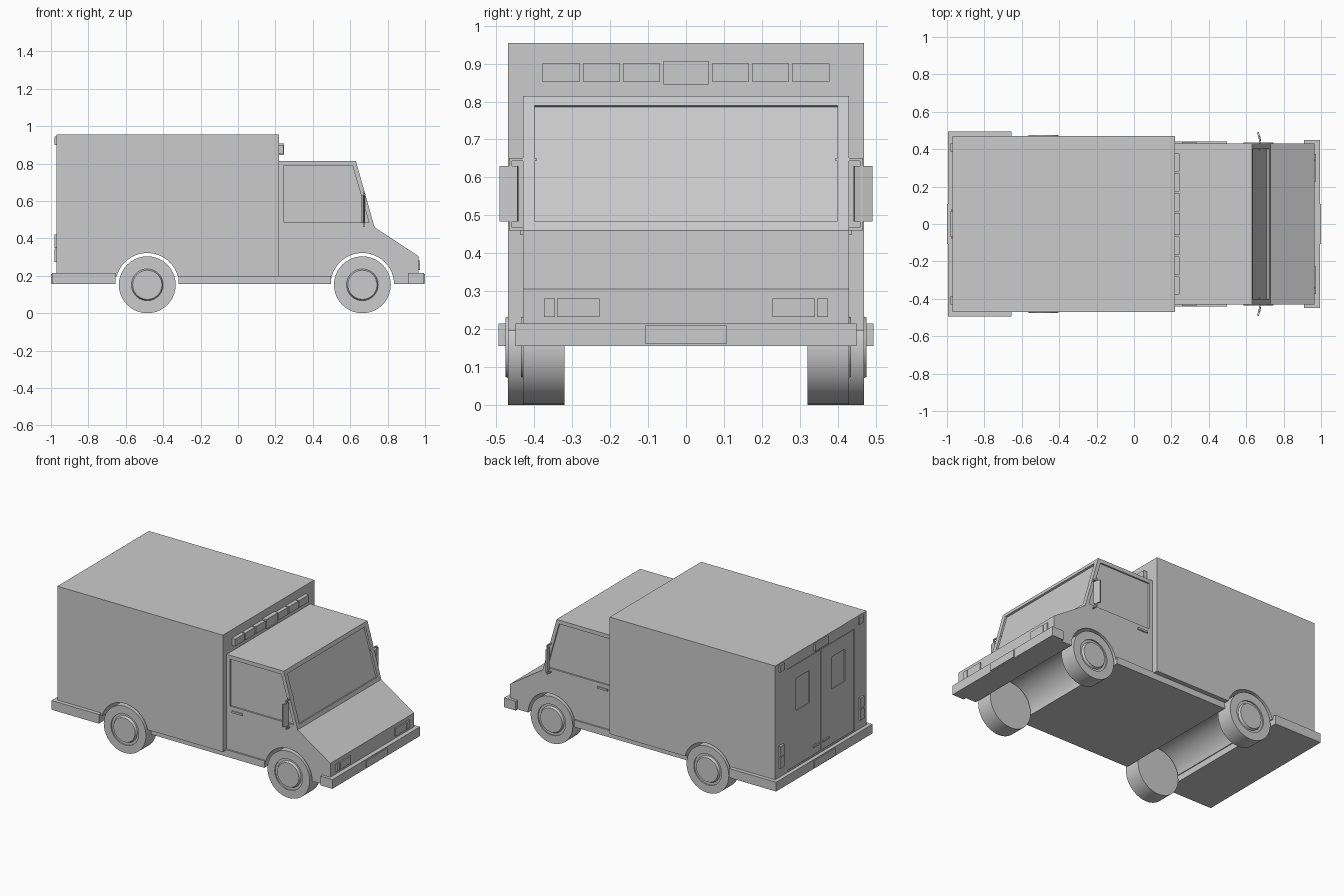
import bpy, bmesh
from math import pi, atan2, radians
from mathutils import Vector, Matrix

if "Cube" in bpy.data.objects:
    bpy.data.objects.remove(bpy.data.objects["Cube"])


def finish(name, bm, mirror=False):
    bmesh.ops.recalc_face_normals(bm, faces=bm.faces)
    me = bpy.data.meshes.new(name)
    bm.to_mesh(me)
    bm.free()
    ob = bpy.data.objects.new(name, me)
    bpy.context.collection.objects.link(ob)
    if mirror:
        m = ob.modifiers.new("mirror", 'MIRROR')
        m.use_axis = (False, True, False)
    return ob


def box(name, x, y, z, mirror=False, spin=None):
    """Box from (min, max) ranges; spin = (angle, axis) about its own centre."""
    bm = bmesh.new()
    c = Vector((sum(x) / 2, sum(y) / 2, sum(z) / 2))
    mat = Matrix.Translation(c)
    if spin:
        mat = mat @ Matrix.Rotation(spin[0], 4, spin[1])
    mat = mat @ Matrix.Diagonal((x[1] - x[0], y[1] - y[0], z[1] - z[0], 1))
    bmesh.ops.create_cube(bm, size=1, matrix=mat)
    return finish(name, bm, mirror)


def prism(name, pts, y0, y1, mirror=False):
    """Extrude an x-z outline along y."""
    bm = bmesh.new()
    f = bm.faces.new([bm.verts.new((px, y0, pz)) for px, pz in pts])
    r = bmesh.ops.extrude_face_region(bm, geom=[f])
    vs = [v for v in r['geom'] if isinstance(v, bmesh.types.BMVert)]
    bmesh.ops.translate(bm, verts=vs, vec=(0, y1 - y0, 0))
    return finish(name, bm, mirror)


def cut(ob, cutter):
    """Subtract a helper object, then remove it."""
    cutter.hide_render = True
    bpy.context.view_layer.objects.active = ob
    m = ob.modifiers.new("cut", 'BOOLEAN')
    m.operation, m.object, m.solver = 'DIFFERENCE', cutter, 'EXACT'
    bpy.ops.object.modifier_apply(modifier=m.name)
    bpy.data.objects.remove(cutter)


def arch(x):
    bm = bmesh.new()
    bmesh.ops.create_cone(bm, cap_ends=True, segments=48, radius1=0.17, radius2=0.17, depth=1.4,
                          matrix=Matrix.Translation((x, 0, 0.152)) @ Matrix.Rotation(pi / 2, 4, 'X'))
    return finish("arch_cutter", bm)


def smooth(ob):
    bpy.ops.object.select_all(action='DESELECT')
    ob.select_set(True)
    bpy.context.view_layer.objects.active = ob
    bpy.ops.object.shade_smooth_by_angle(angle=radians(30))


REAR, FRONT = -0.485, 0.665

# cargo body with rear wheel tunnel
body = box("cargo_body", (-0.97, 0.22), (-0.47, 0.47), (0.195, 0.955))
cut(body, arch(REAR))
smooth(body)

# cab with front wheel tunnel and recessed glass
cab = prism("cab", [(0.21, 0.155), (0.21, 0.815), (0.63, 0.815), (0.73, 0.46),
                    (0.965, 0.305), (0.965, 0.155)], -0.43, 0.43)
cut(cab, arch(FRONT))
side = [(0.245, 0.485), (0.245, 0.79), (0.612, 0.79), (0.7, 0.485)]
cut(cab, prism("window_cutter", side, 0.42, 0.5))
cut(cab, prism("window_cutter", side, -0.5, -0.42))
slope = atan2(0.1, 0.355)
mid = Vector((0.68, 0, 0.6375)) + 0.013 * Vector((0.963, 0, 0.271))
cut(cab, box("windshield_cutter", (mid.x - 0.025, mid.x + 0.025), (-0.4, 0.4),
             (mid.z - 0.158, mid.z + 0.158), spin=(-slope, 'Y')))
smooth(cab)

# floor skirt between the wheels
box("floor_skirt", (-0.317, 0.497), (-0.44, 0.44), (0.155, 0.2))

# bumpers and plates
box("rear_bumper", (-0.995, -0.655), (-0.495, 0.495), (0.155, 0.215))
box("rear_plate", (-1.0, -0.99), (-0.107, 0.107), (0.16, 0.21))
box("front_bumper", (0.91, 0.994), (-0.45, 0.45), (0.155, 0.215))
box("front_plate", (0.99, 1.0), (-0.107, 0.107), (0.16, 0.21))

# wheels, lathed tyre and hub
rim = [(0, -0.11), (0.152, -0.11), (0.152, 0), (0.1, 0), (0.1, -0.008),
       (0.085, -0.008), (0.078, 0.006), (0, 0.006)]
for name, x, y in (("rear_wheels", REAR, 0.47), ("front_wheels", FRONT, 0.43)):
    bm = bmesh.new()
    vs = [bm.verts.new((x + r, y + t, 0.152)) for r, t in rim]
    es = [bm.edges.new(p) for p in zip(vs, vs[1:])]
    bmesh.ops.spin(bm, geom=vs + es, cent=(x, 0, 0.152), axis=(0, 1, 0),
                   angle=2 * pi, steps=40)
    bmesh.ops.remove_doubles(bm, verts=bm.verts, dist=1e-5)
    smooth(finish(name, bm, True))

# roof warning lights
box("front_light_centre", (0.21, 0.247), (-0.06, 0.06), (0.845, 0.907))
for i, y in enumerate((0.068, 0.174, 0.28)):
    box(f"front_light_{i + 1}", (0.21, 0.244), (y, y + 0.098), (0.853, 0.9), True)
box("rear_light_centre", (-0.98, -0.96), (-0.07, 0.07), (0.9, 0.945))
box("rear_light_corner", (-0.98, -0.96), (0.385, 0.43), (0.9, 0.945), True)

# headlights and tail lights
box("headlight", (0.95, 0.974), (0.228, 0.34), (0.232, 0.281), True)
box("indicator", (0.95, 0.974), (0.346, 0.375), (0.232, 0.281), True)
box("tail_light_upper", (-0.982, -0.96), (0.39, 0.43), (0.35, 0.42), True)
box("tail_light_lower", (-0.982, -0.96), (0.39, 0.43), (0.275, 0.345), True)

# rear doors: recessed panels with window recesses and latches
cut(body, box("door_cutter", (-1.1, -0.963), (-0.345, 0.345), (0.22, 0.885)))
door = box("rear_door", (-0.968, -0.955), (0.003, 0.34), (0.225, 0.88))
cut(door, box("door_window_cutter", (-1.1, -0.962), (0.115, 0.25), (0.58, 0.79)))
m = door.modifiers.new("mirror", 'MIRROR')
m.use_axis = (False, True, False)
box("door_latch", (-0.976, -0.96), (0.02, 0.08), (0.275, 0.287), True)

# cab door handles
box("door_handle", (0.26, 0.335), (0.425, 0.438), (0.448, 0.46), True)

# mirrors on brackets
box("mirror", (0.664, 0.674), (0.443, 0.491), (0.483, 0.63), True, (radians(15), 'Z'))
for z in (0.46, 0.643):
    box("mirror_arm", (0.668, 0.676), (0.395, 0.467), (z, z + 0.008), True)
box("mirror_post", (0.668, 0.676), (0.459, 0.467), (0.46, 0.651), True)
